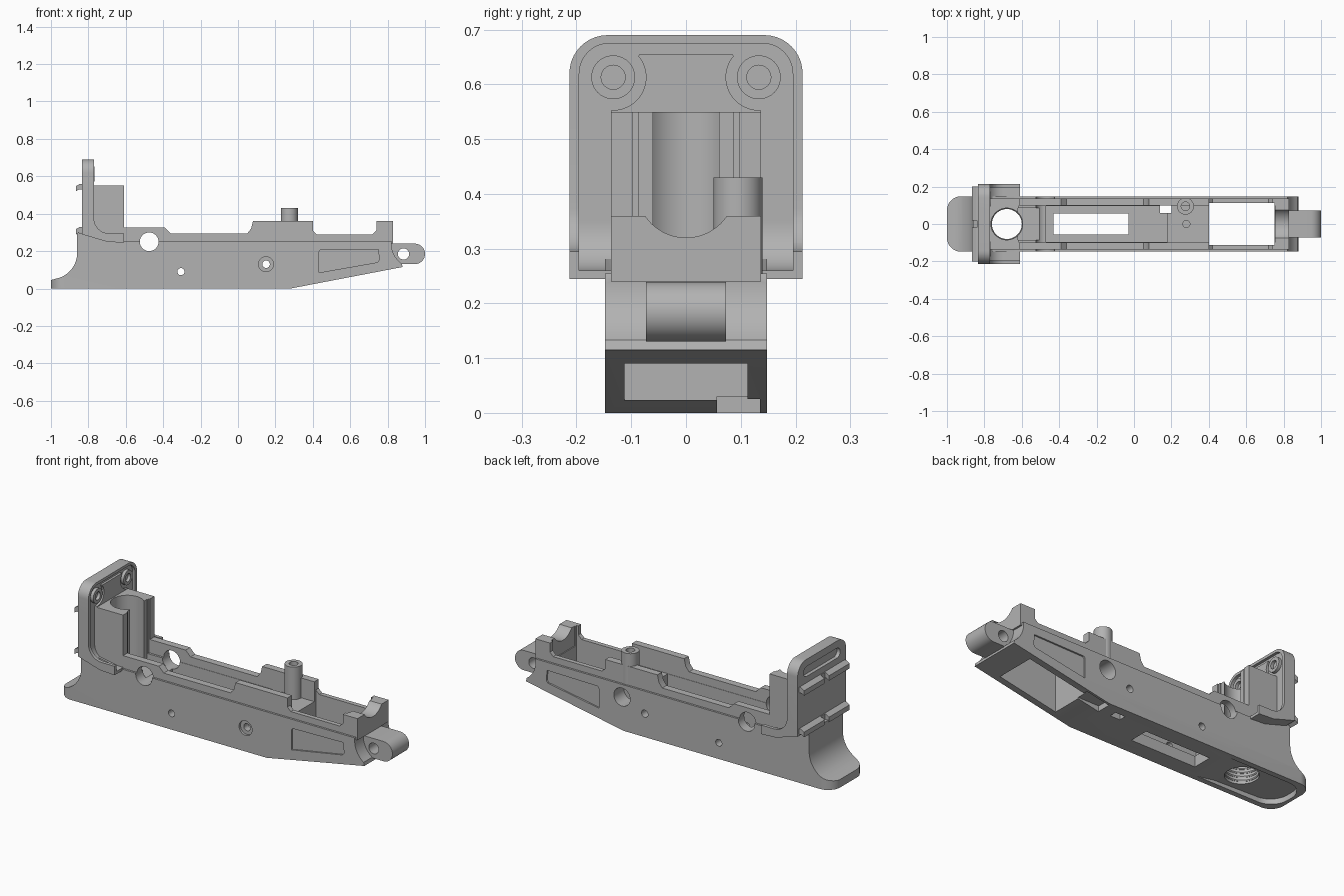
import bpy, bmesh, math
from mathutils import Matrix

if "Cube" in bpy.data.objects:
    bpy.data.objects.remove(bpy.data.objects["Cube"], do_unlink=True)

GREY = (0.45, 0.45, 0.45, 1)
mat = bpy.data.materials.new("plain grey")
mat.use_nodes = True
mat.diffuse_color = GREY
mat.node_tree.nodes["Principled BSDF"].inputs["Base Color"].default_value = GREY


def finish(name, bm):
    bmesh.ops.recalc_face_normals(bm, faces=bm.faces)
    me = bpy.data.meshes.new(name)
    bm.to_mesh(me)
    bm.free()
    me.materials.append(mat)
    ob = bpy.data.objects.new(name, me)
    bpy.context.collection.objects.link(ob)
    return ob


def prism(name, pts, lo, hi, axis="y"):
    """Extrude a flat outline along an axis: y takes (x,z), x takes (y,z), z takes (x,y)."""
    place = {"y": lambda a, b, c: (a, c, b), "x": lambda a, b, c: (c, a, b),
             "z": lambda a, b, c: (a, b, c)}[axis]
    bm = bmesh.new()
    rings = [[bm.verts.new(place(a, b, c)) for a, b in pts] for c in (lo, hi)]
    n = len(pts)
    bm.faces.new(rings[0])
    bm.faces.new(rings[1])
    for i in range(n):
        j = (i + 1) % n
        bm.faces.new((rings[0][i], rings[0][j], rings[1][j], rings[1][i]))
    return finish(name, bm)


def box(name, x0, x1, y0, y1, z0, z1):
    return prism(name, [(x0, z0), (x1, z0), (x1, z1), (x0, z1)], y0, y1)


def arc(cx, cy, r, a0, a1, n=10):
    return [(cx + r * math.cos(math.radians(a0 + (a1 - a0) * i / n)),
             cy + r * math.sin(math.radians(a0 + (a1 - a0) * i / n))) for i in range(n + 1)]


def disc(name, a, b, r, lo, hi, axis="y"):
    return prism(name, arc(a, b, r, 0, 360, 40)[:-1], lo, hi, axis)


def rounded(a0, a1, b0, b1, r):
    return (arc(a1 - r, b1 - r, r, 0, 90) + arc(a0 + r, b1 - r, r, 90, 180)
            + arc(a0 + r, b0 + r, r, 180, 270) + arc(a1 - r, b0 + r, r, 270, 360))


def combine(ob, others, op):
    for o in others:
        m = ob.modifiers.new(op, "BOOLEAN")
        m.operation, m.solver, m.object = op, "EXACT", o
    bpy.context.view_layer.update()
    me = bpy.data.meshes.new_from_object(
        ob.evaluated_get(bpy.context.evaluated_depsgraph_get()))
    ob.modifiers.clear()
    ob.data = me
    for o in others:
        bpy.data.objects.remove(o, do_unlink=True)


def cut(ob, *others):
    combine(ob, others, "DIFFERENCE")


# Lower body with curved tail and sloping nose
tail = arc(-1.0, 0.19, 0.14, -80, 0, 10)
nose = arc(0.95, 0.24, 0.13, 235, 174, 8)
body = prism("body", [(-1, 0), (0.28, 0), (0.88, 0.115)] + nose
             + [(0.82, 0.255), (-0.61, 0.255), (-0.86, 0.3)] + tail[::-1] + [(-1, 0.045)],
             -0.148, 0.148)
plan = prism("plan", rounded(-1, 1.4, -0.148, 0.148, 0.075), -0.1, 0.6, "z")
combine(body, [plan], "INTERSECT")

# Upper side rails with stepped top edge
rail = [(-0.7, 0.24), (0.83, 0.24), (0.83, 0.36), (0.74, 0.36), (0.74, 0.31), (0.72, 0.29),
        (0.42, 0.29), (0.40, 0.31), (0.40, 0.36), (0.08, 0.36), (0.07, 0.32), (0.05, 0.295),
        (-0.36, 0.295), (-0.39, 0.325), (-0.7, 0.325)]
rails = prism("rails", rail, -0.137, 0.137)

# Rear block that holds the upright bore
block = box("block", -0.8, -0.61, -0.137, 0.137, 0.2, 0.55)
combine(body, [rails, block], "UNION")

# Inside pockets, well, slots and bore
cut(body,
    box("action_channel", -0.615, 0.755, -0.098, 0.098, 0.25, 0.7),
    box("deep_pocket", -0.47, 0.18, -0.096, 0.096, 0.06, 0.7),
    box("shelf", -0.62, -0.46, -0.086, 0.086, 0.21, 0.7),
    box("floor_slot", -0.43, -0.03, -0.055, 0.055, -0.1, 0.3),
    box("well", 0.40, 0.75, -0.112, 0.112, -0.1, 0.7),
    box("side_notch", 0.14, 0.2, 0.06, 0.1, -0.1, 0.3),
    box("under_notch", 0.27, 0.41, 0.057, 0.135, -0.1, 0.03),
    disc("bore", -0.68, 0, 0.085, -0.1, 0.7, "z"),
    disc("saddle", 0, 0.41, 0.09, 0.7, 0.9, "x"))

# Pin holes and round side openings
cut(body,
    disc("rear_hole", -0.475, 0.25, 0.05, -0.3, 0.3),
    disc("small_hole", -0.305, 0.09, 0.019, -0.3, 0.3),
    disc("middle_hole", 0.15, 0.13, 0.02, -0.3, 0.3),
    disc("middle_counterbore", 0.15, 0.13, 0.04, -0.3, -0.135),
    disc("left_opening", 0.29, 0.185, 0.05, 0.06, 0.3),
    disc("bridge_hole", 0.28, 0, 0.019, 0.2, 0.4, "z"))

# Sunken side panels and the hollow under the tail
panel = [(0.432, 0.085), (0.745, 0.14), (0.755, 0.152), (0.75, 0.21), (0.44, 0.205),
         (0.432, 0.195)]
hollow = prism("hollow", [(-0.98, -0.05), (-0.5, -0.05), (-0.5, 0.0), (-0.6, 0.018),
                          (-0.98, 0.03)], -0.118, 0.118)
combine(hollow, [prism("hollow_plan", rounded(-0.98, -0.3, -0.118, 0.118, 0.1),
                       -0.2, 0.2, "z")], "INTERSECT")
cut(body, hollow, prism("right_panel", panel, -0.3, -0.139),
    prism("left_panel", panel, 0.139, 0.3))

# Thread ridges inside the bore
bpy.ops.mesh.primitive_torus_add(major_radius=0.086, minor_radius=0.006,
                                 major_segments=40, minor_segments=6)
ring = bpy.context.object
ring.name = "thread_ridge"
ring.data.materials.append(mat)
ring.location = (-0.68, 0, 0.04)
ridges = [ring]
for i in range(1, 7):
    copy = ring.copy()
    copy.name = "thread_ridge"
    copy.location.z += 0.022 * i
    bpy.context.collection.objects.link(copy)
    ridges.append(copy)

# Upright end plate with side wings sweeping forward
top = arc(0.143, 0.62, 0.07, 0, 90) + arc(-0.143, 0.62, 0.07, 90, 180)
side = ([(-0.835, 0.69), (-0.835, 0.29), (-0.7, 0.25), (-0.61, 0.245), (-0.61, 0.295)]
        + arc(-0.69, 0.375, 0.08, 270, 180) + [(-0.77, 0.69)])
plate = prism("end_plate", side, -0.213, 0.213)
combine(plate, [prism("plate_outline", [(-0.213, 0.2), (0.213, 0.2)] + top, -1, 0, "x")],
        "INTERSECT")
inner = arc(0.14, 0.62, 0.055, 0, 90) + arc(-0.14, 0.62, 0.055, 90, 180)
sunk = prism("sunk", [(-0.785, 0.72), (-0.785, 0.35)] + arc(-0.7, 0.345, 0.085, 180, 270)
             + [(-0.5, 0.26), (-0.5, 0.72)], -0.195, 0.195)
combine(sunk, [prism("sunk_outline", [(-0.195, 0.2), (0.195, 0.2)] + inner, -1, 0, "x")],
        "INTERSECT")
cut(plate, sunk, disc("plate_bore", -0.68, 0, 0.085, 0, 0.9, "z"),
    box("clear_centre", -0.77, -0.5, -0.136, 0.136, 0.2, 0.545),
    prism("back_slot", rounded(-0.16, 0.16, 0.595, 0.65, 0.027), -0.9, -0.815, "x"))

# Bosses with screw holes, and a raised pad between them
parts = [body, plate]
pad = prism("raised_pad", [(-0.137, 0.55), (0.137, 0.55), (0.085, 0.655), (-0.085, 0.655)],
            -0.79, -0.772, "x")
for s in (-1, 1):
    boss = disc("screw_boss", s * 0.133, 0.613, 0.04, -0.79, -0.768, "x")
    cut(boss, disc("screw_hole", s * 0.133, 0.613, 0.022, -0.785, -0.7, "x"))
    cut(pad, disc("pad_relief", s * 0.133, 0.613, 0.06, -0.9, -0.7, "x"))
    parts.append(boss)
parts.append(pad)

# Two notched hook ribs across the back
for z in (0.3, 0.53):
    rib = prism("hook_rib", [(-0.825, z + 0.03), (-0.845, z + 0.03), (-0.865, z + 0.018),
                             (-0.865, z - 0.01), (-0.85, z), (-0.825, z)], -0.2, 0.2)
    cut(rib, box("rib_notch", -0.9, -0.84, -0.02, 0.02, z - 0.05, z + 0.05))
    parts.append(rib)

# Front pivot lug
lug = prism("pivot_lug", [(0.82, 0.13)] + arc(0.945, 0.185, 0.055, -90, 90, 16)
            + [(0.82, 0.24)], -0.073, 0.073)
cut(lug, disc("pivot_hole", 0.885, 0.185, 0.03, -0.2, 0.2))
cut(body, disc("pivot_clearance", 0.885, 0.185, 0.03, -0.2, 0.2))
parts.append(lug)

# Hollow post on the bridge
post = disc("post", 0.275, 0.095, 0.045, 0.24, 0.43, "z")
cut(post, disc("post_hole", 0.275, 0.095, 0.023, 0.3, 0.5, "z"))
parts.append(post)

# Smooth round surfaces, sharp edges elsewhere
bpy.ops.object.select_all(action="DESELECT")
for ob in parts + ridges:
    ob.select_set(True)
bpy.context.view_layer.objects.active = body
bpy.ops.object.shade_smooth_by_angle(angle=math.radians(30))
